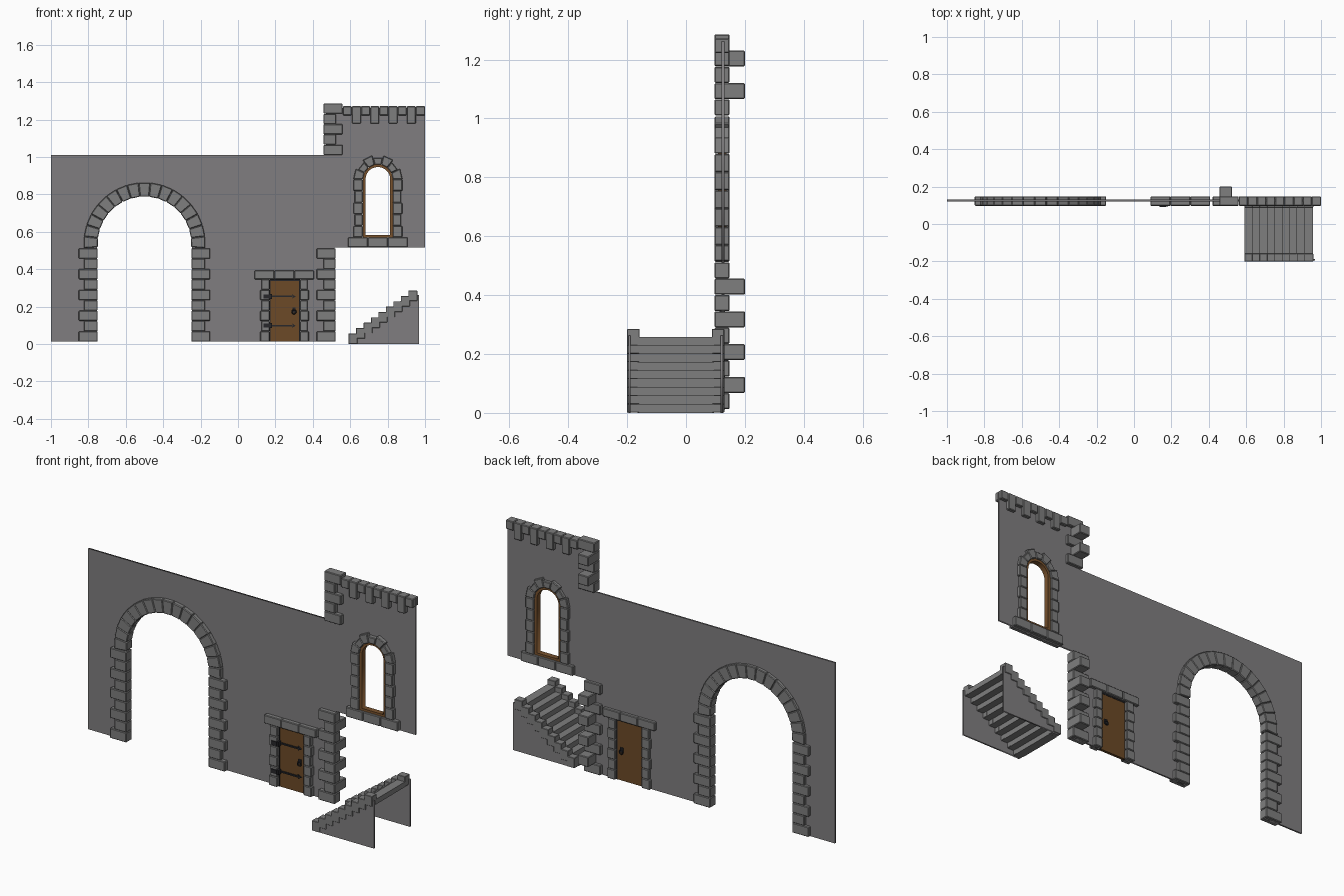
import bpy, bmesh, math
from mathutils import Matrix

if "Cube" in bpy.data.objects:
    bpy.data.objects.remove(bpy.data.objects["Cube"])


def material(name, rgb):
    m = bpy.data.materials.new(name)
    m.diffuse_color = (*rgb, 1)
    m.use_nodes = True
    m.node_tree.nodes["Principled BSDF"].inputs["Base Color"].default_value = m.diffuse_color
    return m


STONE = material("stone grey", (0.21, 0.21, 0.21))
WALL = material("wall grey", (0.215, 0.208, 0.214))
WOOD = material("door brown", (0.15, 0.068, 0.02))
FRAME = material("window brown", (0.19, 0.085, 0.027))
IRON = material("dark iron", (0.02, 0.02, 0.024))
Y0, Y1 = 0.097, 0.148          # front and back of the stone trim


def finish(name, mesh, mat):
    mesh.materials.clear()
    mesh.materials.append(mat)
    ob = bpy.data.objects.new(name, mesh)
    bpy.context.collection.objects.link(ob)
    return ob


def rect(x0, x1, z0, z1):
    return [(x0, z0), (x1, z0), (x1, z1), (x0, z1)]


def wedge(cx, cz, r0, r1, a0, a1):
    return [(cx + r * math.cos(a), cz + r * math.sin(a))
            for r, a in ((r0, a0), (r1, a0), (r1, a1), (r0, a1))]


def arc(cx, cz, r, n=20):
    """Half circle from the left springing to the right one."""
    return [(cx - r * math.cos(math.pi * i / n), cz + r * math.sin(math.pi * i / n))
            for i in range(n + 1)]


def blocks(name, mat, parts, bevel=0.0035, gap=0.0005):
    """Prisms given as (xz outline, y0, y1), joined in one object."""
    bm = bmesh.new()
    for pts, y0, y1 in parts:
        cx = sum(p[0] for p in pts) / len(pts)
        cz = sum(p[1] for p in pts) / len(pts)
        pts = [(x - math.copysign(gap, x - cx), z - math.copysign(gap, z - cz)) for x, z in pts]
        a = [bm.verts.new((x, y0, z)) for x, z in pts]
        b = [bm.verts.new((x, y1, z)) for x, z in pts]
        bm.faces.new(a)
        bm.faces.new(b[::-1])
        for i in range(len(a)):
            j = (i + 1) % len(a)
            bm.faces.new((a[j], a[i], b[i], b[j]))
    bmesh.ops.recalc_face_normals(bm, faces=bm.faces)
    if bevel:
        bmesh.ops.bevel(bm, geom=bm.edges[:], offset=bevel, segments=1, affect='EDGES')
    me = bpy.data.meshes.new(name)
    bm.to_mesh(me)
    bm.free()
    return finish(name, me, mat)


def plate(name, mat, loops, y0, y1):
    """Flat sheet from filled outlines; inner loops become holes."""
    cu = bpy.data.curves.new(name + "_outline", 'CURVE')
    cu.dimensions = '2D'
    cu.fill_mode = 'BOTH'
    cu.extrude = (y1 - y0) / 2
    for loop in loops:
        s = cu.splines.new('POLY')
        s.points.add(len(loop) - 1)
        for p, (x, z) in zip(s.points, loop):
            p.co = (x, z, 0, 1)
        s.use_cyclic_u = True
    tmp = bpy.data.objects.new(name + "_tmp", cu)
    bpy.context.collection.objects.link(tmp)
    dg = bpy.context.evaluated_depsgraph_get()
    me = bpy.data.meshes.new_from_object(tmp.evaluated_get(dg))
    bpy.data.objects.remove(tmp)
    bpy.data.curves.remove(cu)
    me.transform(Matrix.Translation((0, (y0 + y1) / 2, 0)) @ Matrix.Rotation(math.pi / 2, 4, 'X'))
    return finish(name, me, mat)


def column(z0, z1, n, xs_even, xs_odd, odd_back=Y1):
    """Stack of stones alternating between two x ranges."""
    h = (z1 - z0) / n
    return [(rect(*(xs_odd if i % 2 else xs_even), z0 + i * h, z0 + (i + 1) * h),
             Y0, odd_back if i % 2 else Y1) for i in range(n)]


def row(x0, x1, z0, z1, n):
    w = (x1 - x0) / n
    return [(rect(x0 + i * w, x0 + (i + 1) * w, z0, z1), Y0, Y1) for i in range(n)]


# wall sheet with gateway, doorway and window openings
B = 0.012
WX, WZ = 0.748, 0.88
outline = ([(-1, B), (-0.755, B)] + arc(-0.5, 0.538, 0.255, 32) + [(-0.245, B),
           (0.165, B), (0.165, 0.345), (0.335, 0.345), (0.335, B), (0.515, B), (0.515, 0.515),
           (1, 0.515), (1, 1.262), (0.47, 1.262), (0.47, 1.01), (-1, 1.01)])
window_hole = [(WX - 0.082, 0.565)] + arc(WX, WZ, 0.082) + [(WX + 0.082, 0.565)]
plate("castle_wall", WALL, [outline, window_hole], 0.121, 0.13)

# gateway jambs and arch ring
for side, s in (("left", -1), ("right", 1)):
    wide = sorted((-0.5 + s * 0.25, -0.5 + s * 0.352))
    slim = sorted((-0.5 + s * 0.25, -0.5 + s * 0.325))
    blocks("gateway_jamb_" + side, STONE, column(B, 0.512, 9, wide, slim))
n, a0, a1 = 17, math.radians(-4.5), math.radians(184.5)
da = (a1 - a0) / n
blocks("gateway_arch", STONE,
       [(wedge(-0.5, 0.538, 0.25, 0.326, a0 + i * da, a0 + (i + 1) * da), Y0, Y1) for i in range(n)])

# corner quoins that return backwards on every second stone
blocks("wall_corner_quoins", STONE,
       column(B, 0.512, 9, (0.42, 0.523), (0.457, 0.523), 0.2))
blocks("tower_corner_quoins", STONE,
       column(1.01, 1.286, 5, (0.457, 0.56), (0.457, 0.524), 0.2))

# tower top stones, long and short in turn
cw = (1 - 0.56) / 9
blocks("tower_cornice", STONE,
       [(rect(0.56 + i * cw, 0.56 + (i + 1) * cw, 1.178 if i % 2 else 1.222, 1.272), Y0, Y1)
        for i in range(9)])

# window surround
for side, s in (("left", -1), ("right", 1)):
    wide = sorted((WX + s * 0.08, WX + s * 0.131))
    slim = sorted((WX + s * 0.08, WX + s * 0.125))
    blocks("window_jamb_" + side, STONE, column(0.57, WZ, 5, wide, slim))
blocks("window_sill", STONE, row(0.588, 0.908, 0.516, 0.57, 3))
blocks("window_arch", STONE,
       [(wedge(WX, WZ, 0.08, 0.118 if i % 2 else 0.132, i * math.pi / 7, (i + 1) * math.pi / 7), Y0, Y1)
        for i in range(7)])
plate("window_frame", FRAME,
      [[(WX - 0.081, 0.569)] + arc(WX, WZ, 0.081) + [(WX + 0.081, 0.569)],
       [(WX - 0.066, 0.582)] + arc(WX, WZ, 0.066) + [(WX + 0.066, 0.582)]], 0.108, 0.138)

# door surround
blocks("door_jamb_left", STONE, column(B, 0.345, 6, (0.118, 0.17), (0.124, 0.17)))
blocks("door_jamb_right", STONE, column(B, 0.345, 6, (0.33, 0.379), (0.33, 0.373)))
blocks("door_lintel", STONE, row(0.088, 0.408, 0.345, 0.393, 3))

# door leaf with a dark edge
plate("door_edge", IRON, [[(0.168, B), (0.168, 0.347), (0.332, 0.347), (0.332, B),
                           (0.326, B), (0.326, 0.338), (0.174, 0.338), (0.174, B)]], 0.114, 0.133)
blocks("door_leaf", WOOD, [(rect(0.174, 0.326, B, 0.338), 0.116, 0.131)], bevel=0, gap=0)

# hinges: wall plate, knuckle, strap, pointed tip
for name, z in (("lower", 0.098), ("upper", 0.254)):
    parts = [(rect(0.137, 0.172, z - 0.011, z + 0.011), 0.092, 0.098),
             (rect(0.168, 0.182, z - 0.013, z + 0.013), 0.093, 0.117),
             (rect(0.178, 0.292, z - 0.004, z + 0.004), 0.109, 0.117),
             ([(0.288, z - 0.012), (0.309, z), (0.288, z + 0.012), (0.294, z)], 0.109, 0.117)]
    blocks("hinge_" + name, IRON, parts, bevel=0, gap=0)

# door handles on both sides
for side, y, s in (("front", 0.116, -1), ("back", 0.131, 1)):
    ya, yb = sorted((y, y + s * 0.006))
    blocks("handle_plate_" + side, IRON, [(rect(0.29, 0.307, 0.168, 0.195), ya, yb)], bevel=0)
    bpy.ops.mesh.primitive_torus_add(major_radius=0.011, minor_radius=0.003, major_segments=16,
                                     minor_segments=6, location=(0.299, y + s * 0.009, 0.172),
                                     rotation=(math.pi / 2, 0, 0))
    ring = bpy.context.object
    ring.name = "handle_ring_" + side
    ring.data.materials.append(IRON)
    bpy.ops.object.shade_smooth_by_angle()

# staircase: open-backed treads between stepped curbs and side panels
RUN, RISE, STEPS, SX = 0.04, 0.0286, 9, 0.59
blocks("stair_treads", STONE,
       [(rect(SX + i * RUN, SX + (i + 1) * RUN + 0.008, i * RISE, (i + 1) * RISE), -0.165, 0.095)
        for i in range(STEPS)], bevel=0, gap=0)
for side, y0, y1 in (("front", -0.2, -0.158), ("back", 0.088, 0.13)):
    blocks("stair_curb_" + side, STONE,
           [(rect(SX + i * RUN, SX + i * RUN + 0.049, i * RISE, i * RISE + 0.057), y0, y1)
            for i in range(STEPS)], bevel=0.002)
for side, y0 in (("front", -0.196), ("back", 0.118)):
    plate("stair_panel_" + side, WALL,
          [[(SX + 0.01, 0), (0.968, 0), (0.968, 0.262), (0.95, 0.262)]], y0, y0 + 0.008)
